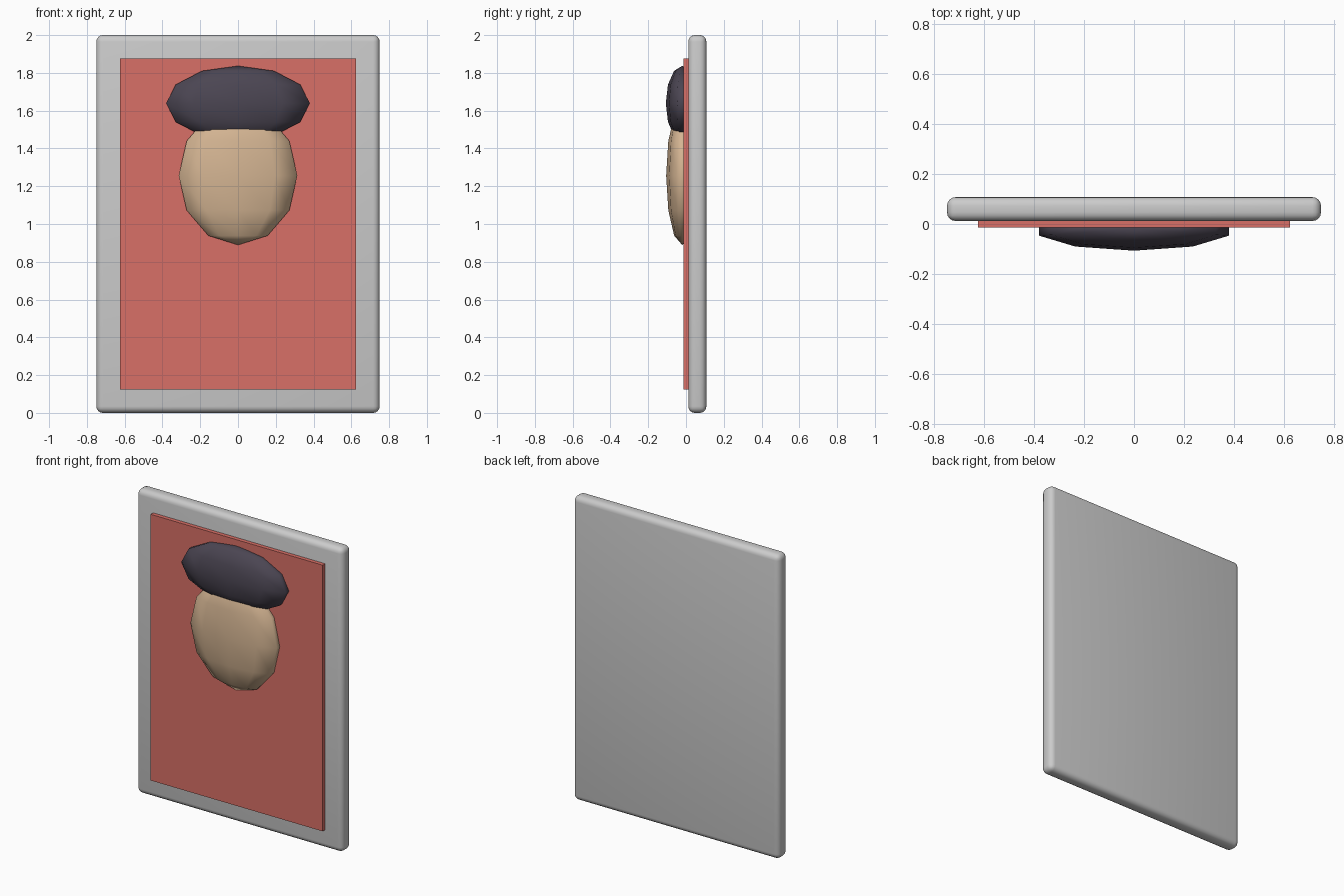
import bpy, bmesh
from mathutils import Matrix

if "Cube" in bpy.data.objects:
    bpy.data.objects.remove(bpy.data.objects["Cube"])


def make_object(name, bm, color=None, smooth=True):
    mesh = bpy.data.meshes.new(name)
    bm.to_mesh(mesh)
    bm.free()
    for p in mesh.polygons:
        p.use_smooth = smooth
    obj = bpy.data.objects.new(name, mesh)
    bpy.context.collection.objects.link(obj)
    if color:
        mat = bpy.data.materials.new(name + "_color")
        mat.diffuse_color = (*color, 1)
        mat.use_nodes = True
        mat.node_tree.nodes["Principled BSDF"].inputs["Base Color"].default_value = mat.diffuse_color
        mesh.materials.append(mat)
    return obj


def slab(name, size, center, color=None, bevel=0):
    bm = bmesh.new()
    bmesh.ops.create_cube(bm, size=1, matrix=Matrix.Translation(center) @ Matrix.Diagonal((*size, 1)))
    if bevel:
        bmesh.ops.bevel(bm, geom=bm.edges[:], offset=bevel, segments=4,
                        profile=0.5, affect='EDGES')
    return make_object(name, bm, color, smooth=bool(bevel))


def ellipsoid(name, radii, center, color):
    # ten-sided, six-ring sphere with a vertex facing front
    bm = bmesh.new()
    bmesh.ops.create_uvsphere(bm, u_segments=10, v_segments=6, radius=1,
                              matrix=Matrix.Translation(center) @ Matrix.Diagonal((*radii, 1)))
    return make_object(name, bm, color)


# Rounded backing frame
slab("frame", (1.5, 0.096, 2.0), (0, 0.06, 1.0), bevel=0.035)

# Red canvas, slightly proud of the frame
slab("canvas", (1.25, 0.03, 1.75), (0, 0.001, 1.0), (0.69, 0.16, 0.135))

# Relief portrait: face and hair, half sunk in the canvas
ellipsoid("face", (0.33, 0.085, 0.367), (0, -0.02, 1.256), (0.66, 0.46, 0.29))
ellipsoid("hair", (0.4, 0.087, 0.198), (0, -0.02, 1.639), (0.07, 0.06, 0.085))
